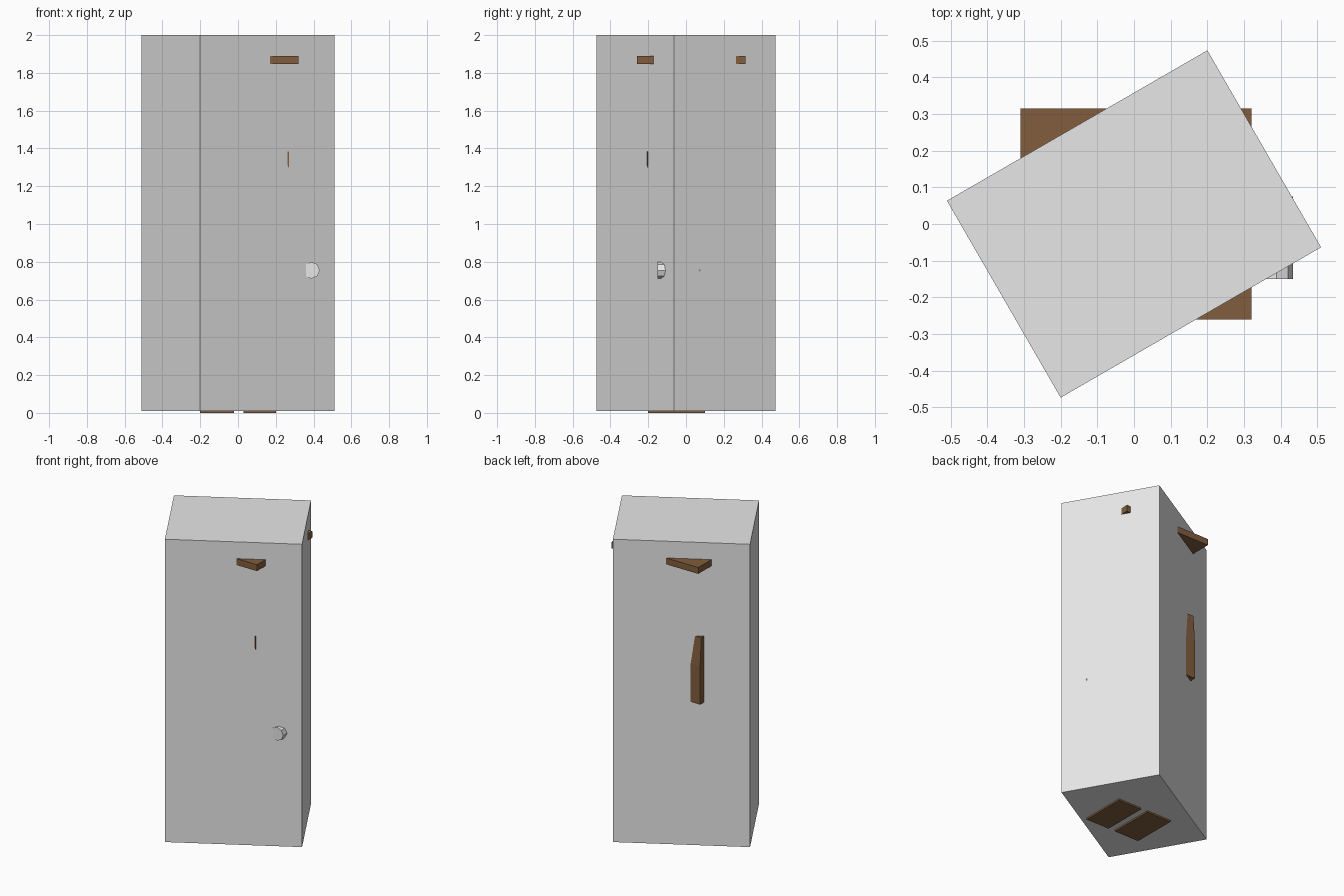
import bpy, bmesh, math
from mathutils import Matrix

cube = bpy.data.objects.get("Cube")
if cube:
    bpy.data.objects.remove(cube, do_unlink=True)


def material(name, color):
    m = bpy.data.materials.new(name)
    m.use_nodes = True
    m.diffuse_color = color
    m.node_tree.nodes["Principled BSDF"].inputs["Base Color"].default_value = color
    return m


GREY = material("light grey", (0.8, 0.8, 0.8, 1))
BROWN = material("wood brown", (0.22, 0.11, 0.046, 1))


def finish(name, bm, mat):
    bmesh.ops.recalc_face_normals(bm, faces=bm.faces)
    mesh = bpy.data.meshes.new(name)
    bm.to_mesh(mesh)
    bm.free()
    mesh.materials.append(mat)
    obj = bpy.data.objects.new(name, mesh)
    bpy.context.collection.objects.link(obj)
    return obj


def box(name, low, high, mat):
    bm = bmesh.new()
    size = [b - a for a, b in zip(low, high)]
    mid = [(a + b) / 2 for a, b in zip(low, high)]
    bmesh.ops.create_cube(bm, size=1, matrix=Matrix.Translation(mid) @ Matrix.Diagonal((*size, 1)))
    return finish(name, bm, mat)


# Tall casing, turned about the vertical axis
casing = box("casing", (-0.41, -0.31, 0.01), (0.41, 0.31, 2), GREY)
casing.rotation_euler.z = math.radians(30)

# Flat board whose corners pass through the casing
box("top_board", (-0.31, -0.26, 1.848), (0.32, 0.315, 1.89), BROWN)

# Inner body, a side profile drawn across the width
profile = [(-0.206, 1.385), (-0.206, 1.31), (-0.1, 0.95),
           (0.241, 0.95), (0.241, 1.2), (0.228, 1.385)]
bm = bmesh.new()
face = bm.faces.new([bm.verts.new((-0.271, y, z)) for y, z in profile])
side = bmesh.ops.extrude_face_region(bm, geom=[face])
bmesh.ops.translate(bm, vec=(0.542, 0, 0),
                    verts=[v for v in side["geom"] if isinstance(v, bmesh.types.BMVert)])
bm.faces.ensure_lookup_table()
finish("inner_body", bm, BROWN)

# Eight-sided rod at the side
bm = bmesh.new()
bmesh.ops.create_cone(bm, cap_ends=True, segments=8, radius1=0.044, radius2=0.044, depth=0.225,
                      matrix=Matrix.Translation((0.389, -0.0375, 0.755)) @ Matrix.Rotation(math.pi / 2, 4, "X"))
finish("side_rod", bm, GREY)

# Two foot plates under the casing
for name, left, right in (("right_foot", -0.2, -0.02), ("left_foot", 0.03, 0.2)):
    box(name, (left, -0.2, 0), (right, 0.1, 0.05), BROWN)
